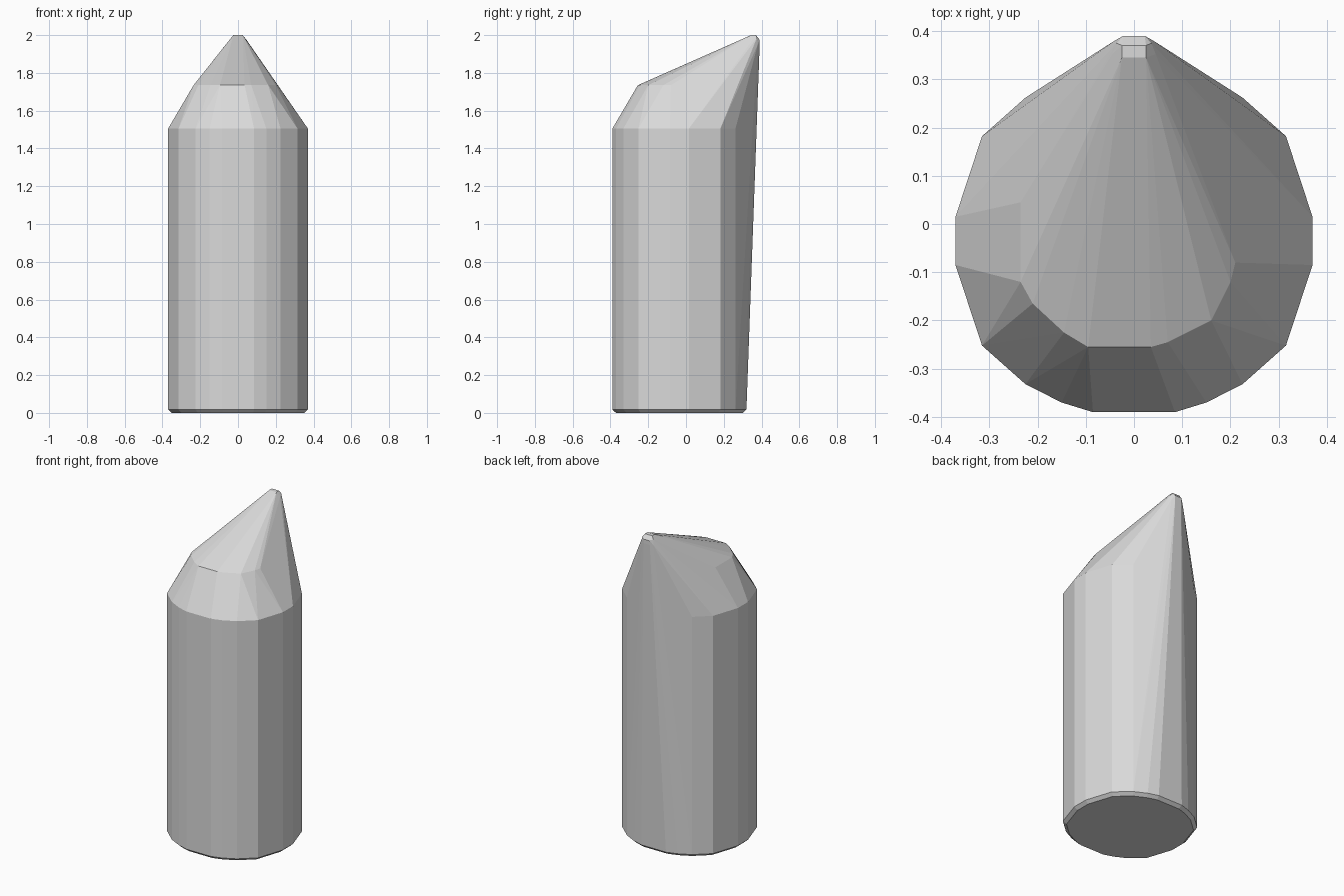
import bpy
import bmesh

cube = bpy.data.objects.get("Cube")
if cube:
    bpy.data.objects.remove(cube, do_unlink=True)

grey = bpy.data.materials.new("light_grey")
grey.use_nodes = True
grey.diffuse_color = (0.7, 0.7, 0.7, 1)
bsdf = next(n for n in grey.node_tree.nodes if n.type == 'BSDF_PRINCIPLED')
bsdf.inputs["Base Color"].default_value = grey.diffuse_color

CENTRE_Y = -0.035

# Quarter outline of the barrel, relative to its axis
QUARTER = [(0.085, 0.355), (0.15, 0.335), (0.225, 0.297), (0.29, 0.235),
           (0.315, 0.217), (0.345, 0.12), (0.37, 0.05)]


def barrel_ring(z, inset=0.0, back_limit=1.0):
    """Outline mirrored in both directions, without points behind the limit."""
    scale = 1 - inset / 0.37
    return [(sx * x * scale, CENTRE_Y + sy * y * scale, z)
            for x, y in QUARTER for sx in (-1, 1) for sy in (-1, 1)
            if CENTRE_Y + sy * y < back_limit]


def mirrored(points):
    return [(s * x, y, z) for x, y, z in points for s in (-1, 1)]


# Barrel with a small bevelled foot
points = barrel_ring(0, inset=0.02) + barrel_ring(0.018)
points += barrel_ring(1.505, back_limit=0.27)

# Shoulder outline, slightly uneven from side to side
shoulder = [(-0.235, 0.045), (-0.235, -0.12), (-0.21, -0.165), (-0.145, -0.225),
            (-0.095, -0.255), (0.035, -0.255), (0.07, -0.245), (0.16, -0.2),
            (0.2, -0.12), (0.21, -0.08)]
points += [(x, y, 1.735) for x, y in shoulder]

# Small rounded tip at the back
points += mirrored([(0.025, 0.33, 1.987), (0.045, 0.352, 1.975),
                    (0.025, 0.345, 2.0), (0.025, 0.37, 2.0),
                    (0.036, 0.375, 1.985), (0.022, 0.39, 1.975),
                    (0.04, 0.38, 1.95), (0.022, 0.39, 1.95)])

# Wrap every outline in one tight flat-faced skin
bm = bmesh.new()
for p in points:
    bm.verts.new(p)
hull = bmesh.ops.convex_hull(bm, input=bm.verts[:])
loose = {v for v in hull["geom_interior"] + hull["geom_unused"]
         if isinstance(v, bmesh.types.BMVert)}
bmesh.ops.delete(bm, geom=list(loose), context='VERTS')
bmesh.ops.dissolve_limit(bm, angle_limit=0.01, verts=bm.verts[:], edges=bm.edges[:])
bmesh.ops.recalc_face_normals(bm, faces=bm.faces[:])

mesh = bpy.data.meshes.new("slanted_pointed_body")
bm.to_mesh(mesh)
bm.free()
mesh.materials.append(grey)
body = bpy.data.objects.new("slanted_pointed_body", mesh)
bpy.context.collection.objects.link(body)
